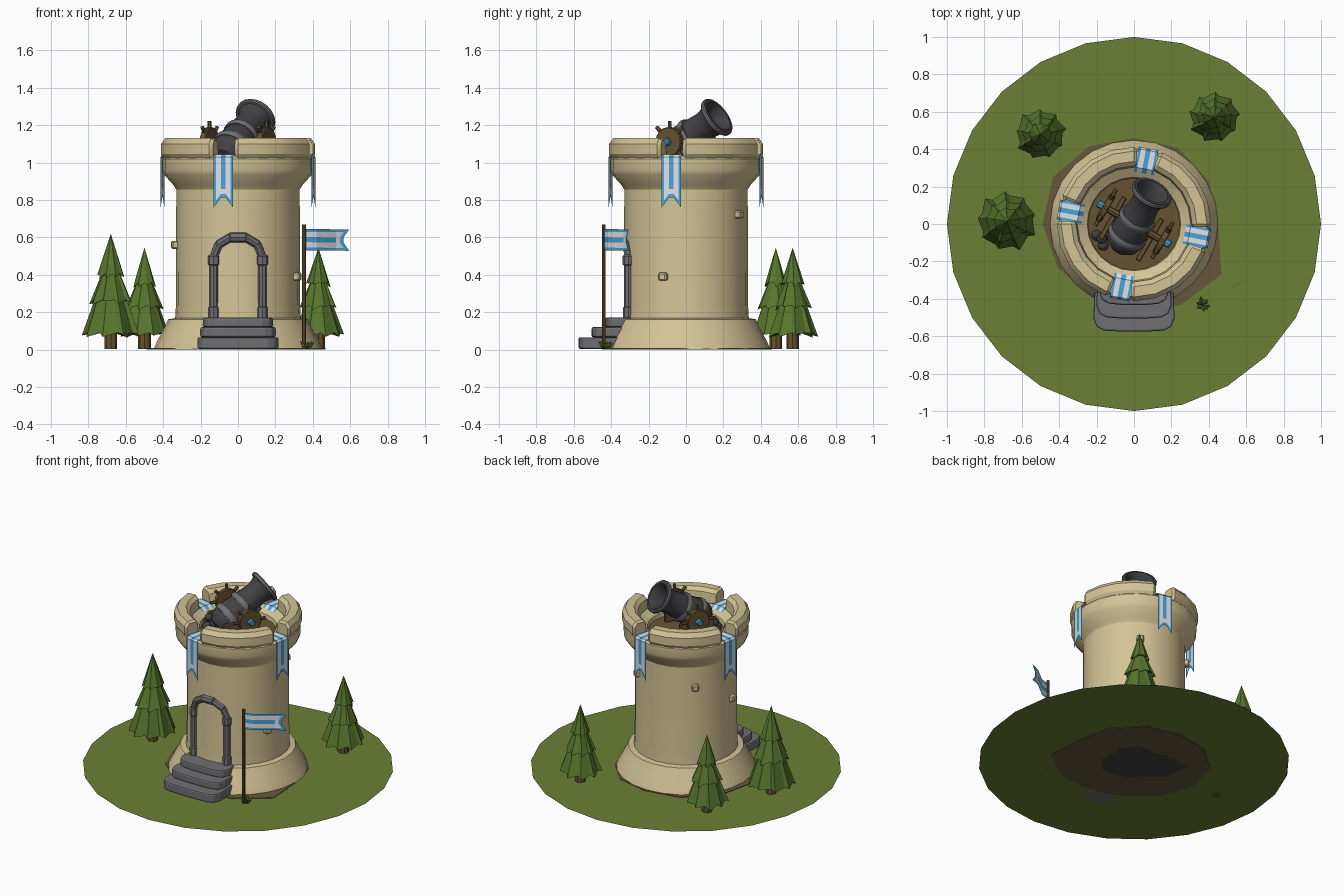
import bpy, bmesh, math, random
from math import sin, cos, pi, radians
from mathutils import Vector, Matrix

if "Cube" in bpy.data.objects:
    bpy.data.objects.remove(bpy.data.objects["Cube"])
random.seed(4)


def material(name, r, g, b):
    m = bpy.data.materials.new(name)
    m.diffuse_color = [((c / 255 + 0.055) / 1.055) ** 2.4 for c in (r, g, b)] + [1]
    m.use_nodes = True
    m.node_tree.nodes["Principled BSDF"].inputs["Base Color"].default_value = m.diffuse_color
    return m


CREAM = material("cream_stone", 211, 195, 149)
GRASS = material("grass_green", 108, 127, 54)
PINE = material("pine_green", 88, 117, 45)
DIRT = material("dirt_brown", 102, 87, 58)
WOOD = material("wood_brown", 102, 84, 50)
GREY = material("grey_stone", 112, 112, 115)
GUN = material("dark_metal", 66, 66, 69)
BLUE = material("banner_blue", 72, 164, 216)
WHITE = material("banner_white", 226, 229, 233)


def mesh(name, verts, faces, mats, ids=None, matrix=Matrix(), smooth=0, fix=True):
    me = bpy.data.meshes.new(name)
    me.from_pydata([matrix @ Vector(v) for v in verts], [], faces)
    for m in mats if isinstance(mats, list) else [mats]:
        me.materials.append(m)
    if ids:
        for p, i in zip(me.polygons, ids):
            p.material_index = i
    bm = bmesh.new()
    bm.from_mesh(me)
    bmesh.ops.remove_doubles(bm, verts=bm.verts, dist=1e-5)
    if fix:
        bmesh.ops.recalc_face_normals(bm, faces=bm.faces)
    bm.to_mesh(me)
    bm.free()
    ob = bpy.data.objects.new(name, me)
    bpy.context.collection.objects.link(ob)
    if smooth:
        bpy.ops.object.select_all(action='DESELECT')
        ob.select_set(True)
        bpy.context.view_layer.objects.active = ob
        bpy.ops.object.shade_smooth_by_angle(angle=radians(smooth))
    return ob


def rings(name, loops, mat, matrix=Matrix(), smooth=0, caps=False, fix=True):
    """Skin a list of closed loops that all have the same point count."""
    n = len(loops[0])
    verts = [p for loop in loops for p in loop]
    faces = [(k * n + i, k * n + (i + 1) % n, (k + 1) * n + (i + 1) % n, (k + 1) * n + i)
             for k in range(len(loops) - 1) for i in range(n)]
    if caps:
        faces += [tuple(range(n))[::-1], tuple(range(len(verts) - n, len(verts)))]
    return mesh(name, verts, faces, mat, None, matrix, smooth, fix)


def lathe(name, profile, n, mat, matrix=Matrix(), smooth=35, caps=False):
    loops = [[(r * cos(2 * pi * i / n), r * sin(2 * pi * i / n), z) for i in range(n)] for r, z in profile]
    return rings(name, loops, mat, matrix, smooth, caps, fix=caps or profile[0][0] == 0)


def aim(origin, direction):
    return Matrix.Translation(origin) @ Vector(direction).to_track_quat('Z', 'Y').to_matrix().to_4x4()


def rod(name, a, b, r, n, mat, chamfer=0.0):
    a, b = Vector(a), Vector(b)
    h = (b - a).length
    prof = [(r, 0), (r, h)]
    if chamfer:
        prof = [(r - chamfer, 0), (r, chamfer), (r, h - chamfer), (r - chamfer, h)]
    return lathe(name, prof, n, mat, aim(a, b - a), 40, True)


def box(name, size, mat, matrix, bevel=0.0):
    x, y, z = [s / 2 for s in size]
    loops = [[(-x, -y, h), (x, -y, h), (x, y, h), (-x, y, h)] for h in (-z, z)]
    ob = rings(name, loops, mat, matrix, 0, True)
    if bevel:
        ob.modifiers.new("bevel", 'BEVEL').width = bevel
    return ob


# ground disc, dirt patch and the dark patch under it
mesh("ground", [(cos(i * pi / 12), sin(i * pi / 12), 0.004) for i in range(24)],
     [tuple(range(24))], GRASS, fix=False)


def patch(name, radii, z0, z1, mat):
    n = len(radii)
    loops = [[(r * cos(2 * pi * i / n), r * sin(2 * pi * i / n), z) for i, r in enumerate(radii)] for z in (z0, z1)]
    rings(name, loops, mat, caps=True)


patch("dirt_patch", [.45, .46, .47, .46, .48, .5, .49, .47, .45, .45, .5, .54], 0.001, 0.008, DIRT)
patch("dark_patch", [.17, .2, .21, .17, .22, .34, .28, .19, .2, .2, .22, .21], 0.0, 0.003, GUN)

# tower: flared foot, wall, overhanging rim and inner slope in one profile
lathe("tower", [(.45, .004), (.43, .05), (.4, .105), (.372, .162), (.336, .168), (.331, .25), (.33, .855),
                (.345, .88), (.395, .935), (.403, .96), (.403, 1.02), (.39, 1.035), (.305, 1.035),
                (.25, 1.0), (.245, .97)], 24, CREAM, smooth=30)
lathe("roof_floor", [(.25, .972), (0, .972)], 24, WOOD)
bpy.data.objects["roof_floor"].data.flip_normals() if bpy.data.objects["roof_floor"].data.polygons[0].normal.z < 0 else None

# four curved parapet blocks, with gaps where the banners hang
section = [(.325, 1.02), (.395, 1.02), (.412, 1.045), (.412, 1.1), (.39, 1.13), (.335, 1.13), (.31, 1.108), (.303, 1.04)]
for k in range(4):
    start = 349 + 90 * k
    loops = []
    for ang, s in ((8.5, .8), (11, 1), (28, 1), (45, 1), (62, 1), (79, 1), (81.5, .8)):
        t = radians(start + ang)
        loops.append([((.357 + (r - .357) * s) * cos(t), (.357 + (r - .357) * s) * sin(t), 1.07 + (z - 1.07) * s)
                      for r, z in section])
    rings("parapet_block", loops, CREAM, smooth=30, caps=True)


# striped swallow-tailed cloth: path along its length, columns across
COLS = [-1, -.74, -.24, .24, .74, 1]


def cloth(name, half, point, rows, tail, notch):
    verts, faces, ids = [], [], []
    nr = len(rows) + 2
    for c in COLS:
        end = notch + (tail - notch) * abs(c)
        verts += [point(c * half, s) for s in rows + [end - .02, end]]
    for j in range(5):
        for i in range(nr - 1):
            faces.append((j * nr + i, j * nr + i + 1, (j + 1) * nr + i + 1, (j + 1) * nr + i))
            blue = i == nr - 2 or j in (0, 4) or (j == 2 and i < nr - 3)
            ids.append(0 if blue else 1)
    return mesh(name, verts, faces, [BLUE, WHITE], ids)


def banner_point(angle):
    path = [(.275, 1.022), (.3, 1.043), (.4, 1.043), (.411, 1.03), (.411, .75)]

    def f(u, s):
        s2 = s
        for (r0, z0), (r1, z1) in zip(path, path[1:]):
            d = math.hypot(r1 - r0, z1 - z0)
            if s2 <= d or (r1, z1) == path[-1]:
                break
            s2 -= d
        r, z = r0 + (r1 - r0) * s2 / d, z0 + (z1 - z0) * s2 / d
        return (r * cos(angle) - u * sin(angle), r * sin(angle) + u * cos(angle), z)
    return f


for k in range(4):
    cloth("banner", .053, banner_point(radians(349 + 90 * k)),
          [0, .0326, .1326, .1497, .32], .42, .35)

# flag on its pole
rod("flag_pole", (.353, -.44, .005), (.353, -.44, .67), .010, 8, WOOD)
fd = Vector((.242, .13, 0)).normalized()
cloth("flag", .057, lambda u, s: (.353 + fd.x * s + fd.y * .012 * sin(s * 22), -.44 + fd.y * s - fd.x * .012 * sin(s * 22), .588 + u - .01 * s),
      [0, .07, .14, .2], .275, .235)

# entrance steps
for w, f, z0, z1 in ((.217, -.575, .004, .066), (.202, -.505, .066, .12), (.187, -.432, .12, .172)):
    half = [(w - .008, -.29), (w, f + .07), (w - .018, f + .025), (w - .055, f + .006), (.07, f)]
    outline = half + [(-x, y) for x, y in reversed(half)]
    ob = rings("step", [[(x, y, z) for x, y in outline] for z in (z0, z1)], GREY, caps=True)
    b = ob.modifiers.new("bevel", 'BEVEL')
    b.width, b.segments = .01, 2


# stone door frame following the round wall
def on_wall(x, z):
    return (x, -math.sqrt(.33 ** 2 - x * x) - .004, z)


for s in (-1, 1):
    for z0, z1, r in ((.165, .23, .029), (.225, .455, .023), (.45, .505, .031)):
        rod("door_jamb", on_wall(.13 * s, z0), on_wall(.13 * s, z1), r, 8, GREY, .006)
for i in range(5):
    a0, a1 = pi * i / 5 - .04, pi * (i + 1) / 5 + .04
    p = [on_wall(.13 * cos(a), .5 + .107 * sin(a)) for a in (a0, a1)]
    rod("arch_stone", p[0], p[1], .027 if i == 2 else .023, 8, GREY, .005)

# loose stones sticking out of the wall
for ang, z in ((-21, .39), (57, .722), (135, .716), (187, .56)):
    t = radians(ang)
    box("wall_stone", (.05, .045, .042), CREAM,
        Matrix.Translation((.333 * cos(t), .333 * sin(t), z)) @ Matrix.Rotation(t, 4, 'Z'), .007)

# cannon barrel with bands, built along its own axis
e, yaw = radians(33), radians(60)
axis = Vector((cos(yaw) * cos(e), sin(yaw) * cos(e), sin(e)))
bore = aim(Vector((.1, .175, 1.25)) - axis * .4, axis)
lathe("cannon_barrel", [(0, -.025), (.055, -.018), (.09, .015), (.1, .05), (.098, .12), (.085, .24), (.078, .31),
                        (.088, .355), (.106, .39), (.106, .4), (.09, .4), (.074, .375), (.066, .28), (0, .28)], 20, GUN, bore)
for t, r, w in ((.08, .109, .02), (.2, .101, .018), (.385, .114, .013)):
    lathe("cannon_band", [(r - .025, t - w), (r - .005, t - w), (r, t - w * .5), (r, t + w * .5),
                          (r - .005, t + w), (r - .025, t + w)], 20, GREY, bore)

# carriage: axle, cheeks, pegged wheels and hubs
side = Vector((sin(yaw), -cos(yaw), 0))
mid = Vector((0, 0, 1.11))
rod("axle", mid - side * .18, mid + side * .18, .02, 8, WOOD)
for s in (-1, 1):
    box("carriage_cheek", (.26, .03, .09), WOOD,
        Matrix.Translation(side * s * .115 + Vector((-.015, -.026, 1.04))) @ Matrix.Rotation(yaw, 4, 'Z'), .006)
    c = mid + side * s * .175
    rod("wheel", c - side * .018, c + side * .018, .08, 16, WOOD, .005)
    rod("hub", c, c + side * s * .05, .021, 8, BLUE, .006)
    fwd = Vector((cos(yaw), sin(yaw), 0))
    for i in range(8):
        d = fwd * cos(i * pi / 4) + Vector((0, 0, sin(i * pi / 4)))
        rod("wheel_peg", c + d * .07, c + d * .113, .011, 6, WOOD)

# stacked cannonballs
for x, y, z in ((-.2, -.06, 1.0), (-.165, -.115, 1.0), (-.15, -.06, 1.0), (-.172, -.078, 1.045)):
    lathe("cannonball", [(.029 * sin(i * pi / 6), -.029 * cos(i * pi / 6)) for i in range(7)], 10, GUN,
          Matrix.Translation((x, y, z)))


# pine trees: pleated cone tiers on a short trunk
def tree(x, y, r, h):
    rod("tree_trunk", (x, y, .004), (x, y, .14), .034, 8, WOOD)
    for z0, z1, k in ((.075, .62, 1), (.25 * h / .62, .85 * h, .72), (.39 * h / .62, h, .47)):
        top = min(z1, .82 * h) if k == 1 else z1
        n, off = 9, random.random()
        ring, verts, faces = [], [], []
        for i in range(2 * n):
            tip = i % 2 == 0
            a = off + pi * (i + (0 if tip else .55)) / n
            rr = r * k * (random.uniform(.92, 1.04) if tip else .84)
            verts.append((x + rr * cos(a), y + rr * sin(a), z0 + (random.uniform(-.012, .012) if tip else .015)))
        verts += [(x, y, top), (x, y, z0 + .03)]
        for i in range(2 * n):
            j = (i + 1) % (2 * n)
            faces += [(i, j, 2 * n), (j, i, 2 * n + 1)]
        mesh("tree_tier", verts, faces, PINE)


tree(-.68, .015, .165, .62)
tree(-.5, .48, .14, .545)
tree(.43, .57, .14, .545)

# leafy tuft at the foot of the flag pole
for i in range(8):
    a = i * pi / 4 + random.uniform(-.3, .3)
    d = Vector((cos(a), sin(a), random.uniform(.5, 1.1)))
    lathe("tuft_leaf", [(.004, 0), (.012, .025), (0, .055)], 4, PINE, aim((.368, -.432, .006), d), 0)
